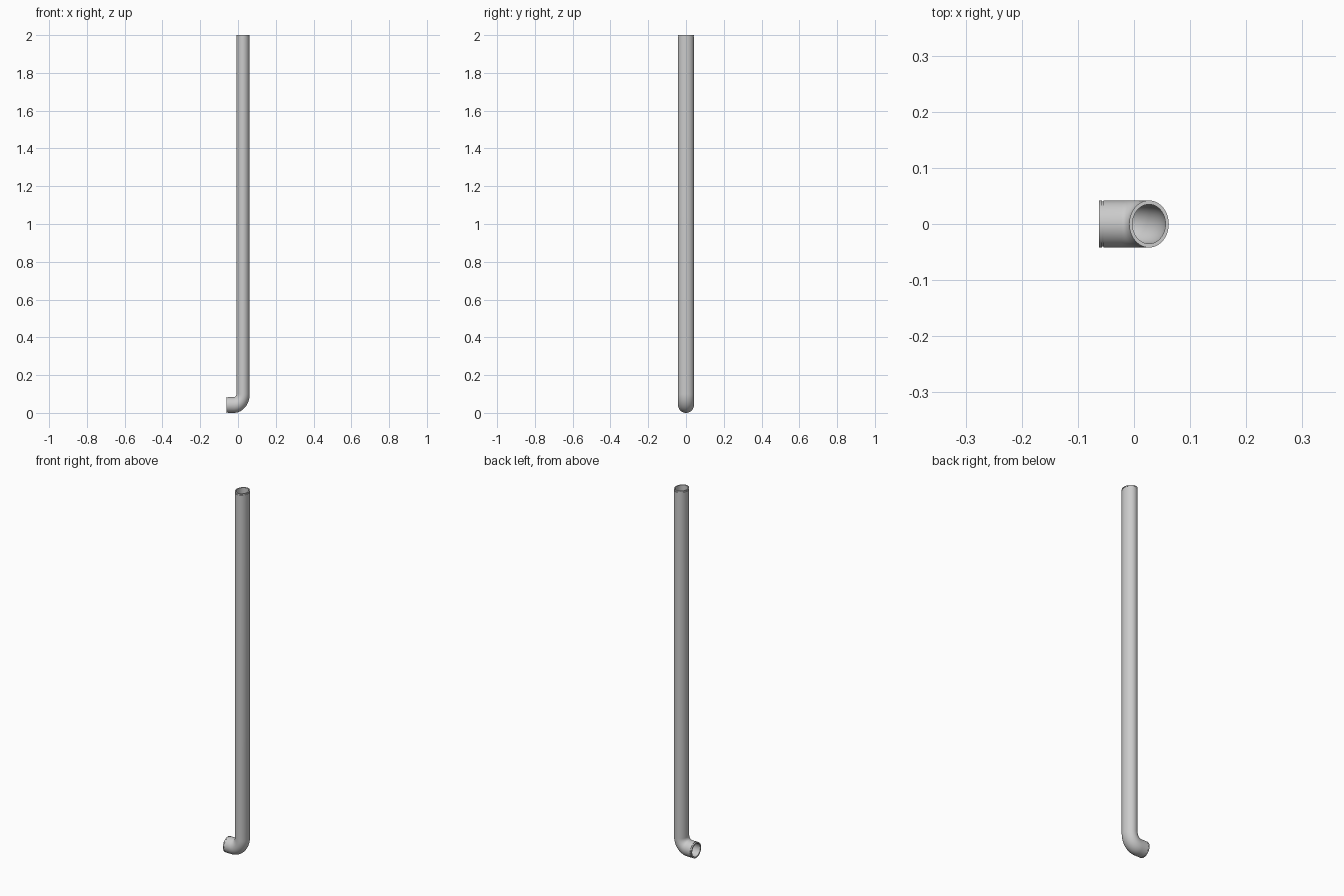
import bpy, bmesh, math
from mathutils import Vector

if "Cube" in bpy.data.objects:
    bpy.data.objects.remove(bpy.data.objects["Cube"])

SEG, BEND = 48, 16
R_OUT, R_IN = 0.042, 0.035      # outer and inner radius
SQUASH = 0.84                   # pipe is slightly oval across x
X_PIPE, X_END, Z_TOP = 0.0267, -0.062, 2.0
R_BEND = 0.058                  # centreline bend radius
LIP, GROOVE, DEPTH = 0.005, 0.003, 0.0015


def elbow():
    """Bend stations: (x, z, tilt), from the outlet up to the straight pipe."""
    pts = []
    for i in range(BEND + 1):
        a = math.pi / 2 * i / BEND
        pts.append((X_PIPE + (math.sin(a) - 1) * R_BEND * SQUASH,
                    R_OUT + (1 - math.cos(a)) * R_BEND, a))
    return pts


# Stations (x, z, tilt, radius): up the outside, back down the inside
end_cuts = [(0, R_OUT), (LIP, R_OUT), (LIP, R_OUT - DEPTH),
            (LIP + GROOVE, R_OUT - DEPTH), (LIP + GROOVE, R_OUT)]
stations = [(X_END + d, R_OUT, 0, r) for d, r in end_cuts]
stations += [(x, z, a, R_OUT) for x, z, a in elbow()]
stations += [(X_PIPE, Z_TOP - d, math.pi / 2, r) for d, r in reversed(end_cuts)]
stations += [(X_PIPE, Z_TOP, math.pi / 2, R_IN)]
stations += [(x, z, a, R_IN) for x, z, a in reversed(elbow())]
stations += [(X_END, R_OUT, 0, R_IN)]

# Hollow pipe: rings joined into one closed wall
bm = bmesh.new()
rings = []
for x, z, a, r in stations:
    ring = []
    for k in range(SEG):
        t = 2 * math.pi * k / SEG
        u, v = r * math.cos(t), r * math.sin(t)
        ring.append(bm.verts.new(Vector((x - u * math.sin(a) * SQUASH, v,
                                         z + u * math.cos(a)))))
    rings.append(ring)
for i, ring in enumerate(rings):
    nxt = rings[(i + 1) % len(rings)]
    for k in range(SEG):
        j = (k + 1) % SEG
        bm.faces.new((ring[k], ring[j], nxt[j], nxt[k]))
bmesh.ops.recalc_face_normals(bm, faces=bm.faces)

mesh = bpy.data.meshes.new("drain_pipe")
bm.to_mesh(mesh)
bm.free()
pipe = bpy.data.objects.new("drain_pipe", mesh)
bpy.context.collection.objects.link(pipe)
bpy.context.view_layer.objects.active = pipe
pipe.select_set(True)
bpy.ops.object.shade_smooth_by_angle(angle=math.radians(30))
